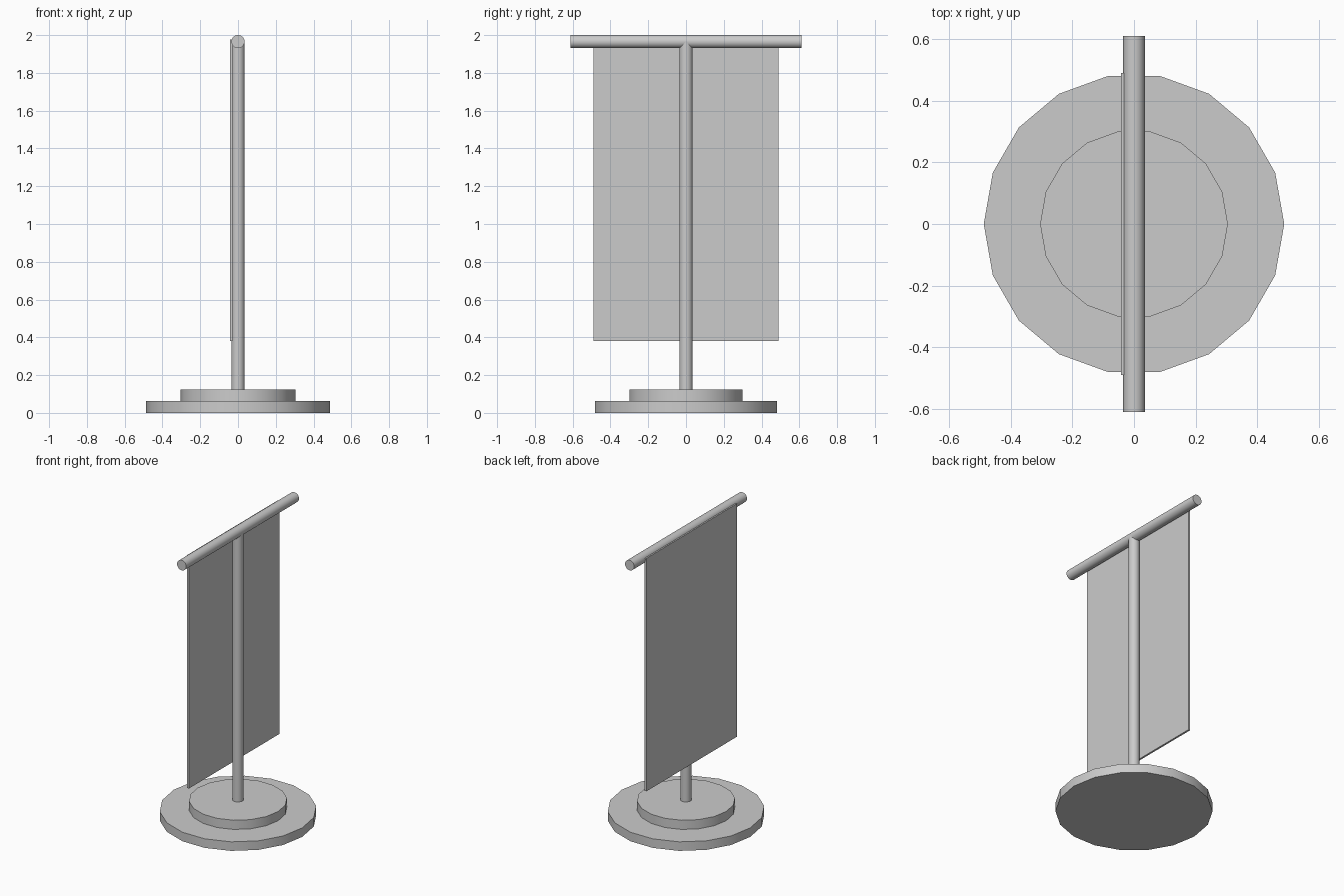
import bpy
import math

if "Cube" in bpy.data.objects:
    bpy.data.objects.remove(bpy.data.objects["Cube"])


def cylinder(name, radius, depth, location, rotation=(0, 0, 0)):
    # 18-sided cylinder with a vertex on the +x axis
    bpy.ops.mesh.primitive_cylinder_add(vertices=18, radius=radius, depth=depth)
    obj = bpy.context.object
    obj.name = name
    turn = math.radians(90)
    for v in obj.data.vertices:
        x, y, z = v.co
        v.co = (x * math.cos(turn) - y * math.sin(turn),
                x * math.sin(turn) + y * math.cos(turn), z)
    obj.location = location
    obj.rotation_euler = rotation
    bpy.ops.object.shade_smooth_by_angle(angle=math.radians(30))
    return obj


# Two-step round base
cylinder("base_lower", 0.488, 0.062, (0, 0, 0.031))
cylinder("base_upper", 0.305, 0.065, (0, 0, 0.0925))

# Upright pole, ending inside the crossbar
POLE_R = 0.035
BAR_Z = 2.0 - POLE_R * math.cos(math.radians(10))
cylinder("pole", POLE_R, BAR_Z - 0.12, (0, 0, (BAR_Z + 0.12) / 2))

# Horizontal crossbar along y
cylinder("crossbar", POLE_R, 1.222, (0, 0, BAR_Z), (math.radians(90), 0, 0))

# Thin hanging banner on the -x side of the pole
bpy.ops.mesh.primitive_cube_add(size=1, location=(-0.036, 0, 1.179))
banner = bpy.context.object
banner.name = "banner"
banner.scale = (0.013, 0.98, 1.598)
bpy.ops.object.transform_apply(location=False, rotation=False, scale=True)
